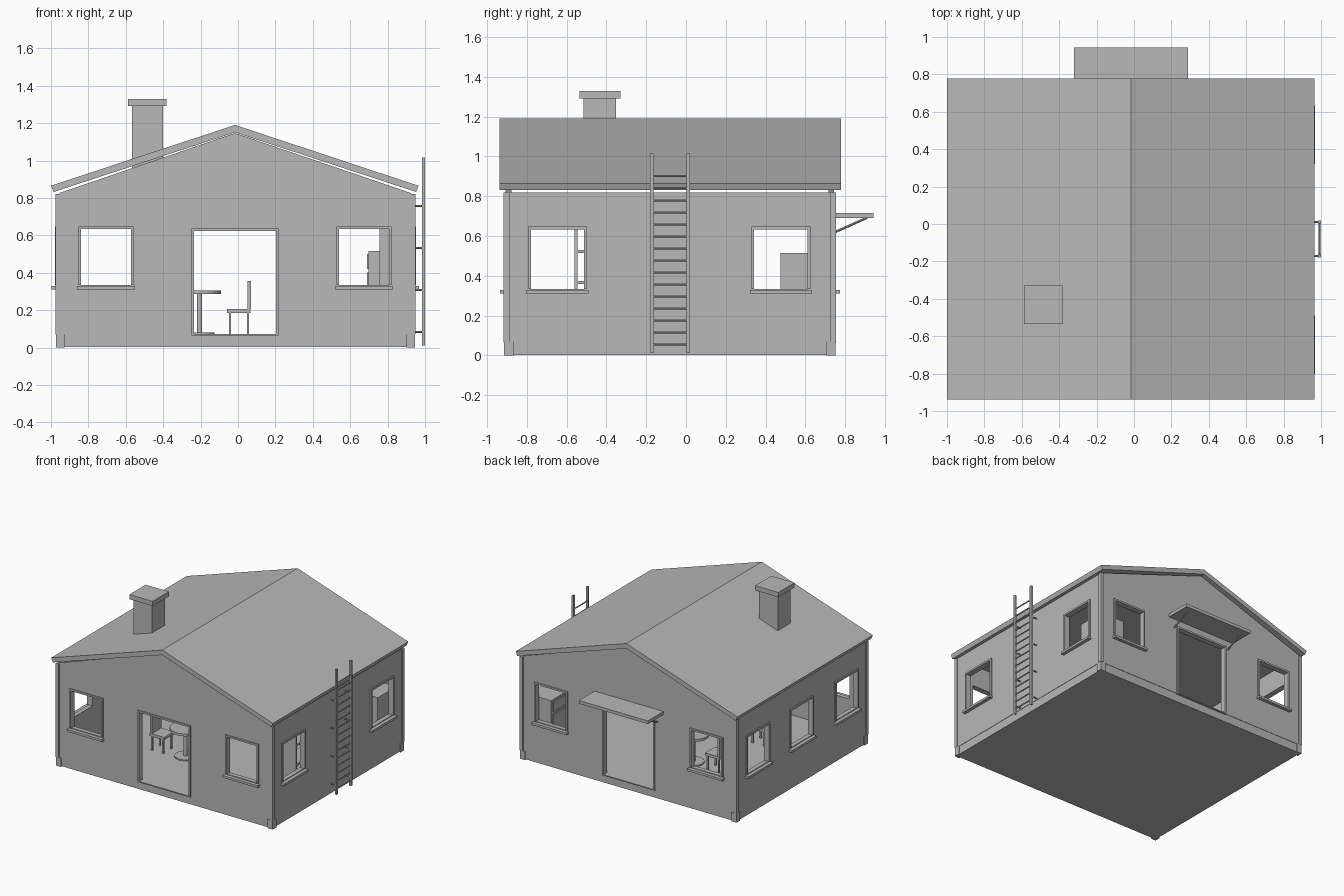
import bpy, bmesh, math
from mathutils import Vector, Matrix

if "Cube" in bpy.data.objects:
    bpy.data.objects.remove(bpy.data.objects["Cube"])

grey = bpy.data.materials.new("plain grey")
grey.diffuse_color = (0.48, 0.48, 0.48, 1)
grey.use_nodes = True
grey.node_tree.nodes["Principled BSDF"].inputs["Base Color"].default_value = grey.diffuse_color


def finish(name, bm):
    bmesh.ops.recalc_face_normals(bm, faces=bm.faces[:])
    me = bpy.data.meshes.new(name)
    bm.to_mesh(me)
    bm.free()
    me.materials.append(grey)
    ob = bpy.data.objects.new(name, me)
    bpy.context.collection.objects.link(ob)
    return ob


def boxes(name, items):
    """One object from boxes given as (x0, x1, y0, y1, z0, z1)."""
    bm = bmesh.new()
    for b in items:
        lo, hi = Vector(b[0::2]), Vector(b[1::2])
        m = Matrix.Translation((lo + hi) / 2) @ Matrix.Diagonal((*(hi - lo), 1))
        bmesh.ops.create_cube(bm, size=1, matrix=m)
    return finish(name, bm)


def prism(name, profile, y0, y1):
    """Extrude an x-z outline along y."""
    bm = bmesh.new()
    f = bm.faces.new([bm.verts.new((x, y0, z)) for x, z in profile])
    r = bmesh.ops.extrude_face_region(bm, geom=[f])
    vs = [v for v in r["geom"] if isinstance(v, bmesh.types.BMVert)]
    bmesh.ops.translate(bm, verts=vs, vec=(0, y1 - y0, 0))
    return finish(name, bm)


def rods(name, items, radius, sides=8):
    """One object from round bars given as (start, end)."""
    bm = bmesh.new()
    for a, b in items:
        a, b = Vector(a), Vector(b)
        m = Matrix.Translation((a + b) / 2) @ (b - a).to_track_quat("Z", "Y").to_matrix().to_4x4()
        bmesh.ops.create_cone(bm, cap_ends=True, segments=sides, radius1=radius,
                              radius2=radius, depth=(b - a).length, matrix=m)
    return finish(name, bm)


X0, X1, Y0, Y1 = -0.968, 0.941, -0.908, 0.745   # outer wall faces
FLOOR, TOP, T = 0.07, 0.82, 0.035
WIN_Z = (0.334, 0.634)
DOOR = (-0.235, 0.203, FLOOR, 0.623)


def on_side(side, u0, u1, d0, d1, z0, z1):
    """Box on a wall: u along the wall, d outward from its outer face."""
    if side in ("front", "back"):
        p, s = (Y0, -1) if side == "front" else (Y1, 1)
        return (u0, u1, *sorted((p + s * d0, p + s * d1)), z0, z1)
    p, s = (X0, -1) if side == "left" else (X1, 1)
    return (*sorted((p + s * d0, p + s * d1)), u0, u1, z0, z1)


# floor slab and ceiling
boxes("foundation", [(X0 + .003, X1 - .003, Y0 + .003, Y1 - .003, 0.003, FLOOR)])
boxes("ceiling", [(X0 + T, X1 - T, Y0 + T, Y1 - T, TOP - 0.015, TOP - 0.001)])

# walls with openings, window frames, sills and doors
end_windows = [(-0.84, -0.572), (0.54, 0.807)]
plan = {
    "front": end_windows, "back": end_windows,
    "right": [(-0.78, -0.512), (0.343, 0.611)],
    "left": [(-0.78, -0.512), (-0.21, 0.058), (0.343, 0.611)],
}
for side, wins in plan.items():
    gable_side = side in ("front", "back")
    u0, u1 = (X0, X1) if gable_side else (Y0 + T, Y1 - T)
    wall = boxes(side + "_wall", [on_side(side, u0, u1, -T, 0, FLOOR, TOP)])
    holes = [on_side(side, a, b, -0.1, 0.1, *WIN_Z) for a, b in wins]
    if gable_side:
        holes.append(on_side(side, DOOR[0], DOOR[1], -0.1, 0.1, 0.03, DOOR[3]))
    cutter = boxes("cutter", holes)
    cutter.hide_render = True
    mod = wall.modifiers.new("openings", "BOOLEAN")
    mod.operation, mod.solver, mod.object = "DIFFERENCE", "EXACT", cutter
    deps = bpy.context.evaluated_depsgraph_get()
    me = bpy.data.meshes.new_from_object(wall.evaluated_get(deps))
    wall.modifiers.clear()
    wall.data = me
    bpy.data.objects.remove(cutter)

    frame, sills, w, d = [], [], 0.014, 0.01
    for a, b in wins:
        z0, z1 = WIN_Z
        frame += [on_side(side, a - w, a, -0.005, d, z0, z1 + w),
                  on_side(side, b, b + w, -0.005, d, z0, z1 + w),
                  on_side(side, a, b, -0.005, d, z1, z1 + w)]
        sills.append(on_side(side, a - 0.022, b + 0.022, -0.01, 0.028, 0.31, 0.328))
    boxes(side + "_window_frames", frame)
    boxes(side + "_window_sills", sills)
    if gable_side:
        a, b, z0, z1 = DOOR
        boxes(side + "_door_frame", [
            on_side(side, a - w, a, -0.005, d, z0, z1 + w),
            on_side(side, b, b + w, -0.005, d, z0, z1 + w),
            on_side(side, a, b, -0.005, d, z1, z1 + w),
            on_side(side, a - w, b + w, -T, d, z0 - 0.006, z0 + 0.002)])

# corner trims and corner feet, as angle pieces
trim, feet = [], []
for cx, sx in ((X0, -1), (X1, 1)):
    for cy, sy in ((Y0, -1), (Y1, 1)):
        for out, wide, z0, z1, dest in ((0.008, 0.02, FLOOR, TOP, trim),
                                        (0.006, 0.04, 0, FLOOR, feet)):
            xs = sorted((cx + sx * out, cx - sx * wide))
            ys = sorted((cy + sy * out, cy - sy * wide))
            dest.append((*xs, *sorted((cy + sy * out, cy)), z0, z1))
            dest.append((*sorted((cx + sx * out, cx)), *ys, z0, z1))
boxes("corner_trims", trim)
boxes("corner_feet", feet)

# roof and gables
RX = -0.016
prism("roof", [(-1.0, .865), (RX, 1.19), (.965, .865), (.952, .832), (RX, 1.15), (-.985, .832)],
      -0.937, 0.778)
for name, y in (("front_gable", Y0), ("back_gable", Y1 - 0.03)):
    prism(name, [(-.955, TOP), (.925, TOP), (.925, .826), (RX, 1.147), (-.955, .826)], y, y + 0.03)

# chimney
boxes("chimney_stack", [(-0.567, -0.402, -0.515, -0.352, 0.95, 1.292)])
boxes("chimney_cap", [(-0.588, -0.382, -0.535, -0.33, 1.291, 1.329)])

# canopy over the back door
boxes("canopy", [(-0.322, 0.29, Y1, 0.943, 0.69, 0.715)])
rods("canopy_brackets", [((x, Y1, 0.618), (x, 0.91, 0.692)) for x in (-0.27, 0.24)], 0.006)

# ladder on the right wall
LY = (-0.172, 0.011)
boxes("ladder_rails", [(0.984, 1.0, y - 0.008, y + 0.008, 0.012, 1.015) for y in LY])
rods("ladder_rungs", [((0.992, LY[0], 0.055 + i * 0.0604), (0.992, LY[1], 0.055 + i * 0.0604))
                      for i in range(15)], 0.005)
rods("ladder_brackets", [((X1, y, z), (0.99, y, z)) for y in LY
                         for z in (0.083, 0.307, 0.532, 0.757)], 0.005)

# two round tables, each with a chair on both sides
TX = -0.206
for n, ty in enumerate((-0.37, 0.2), 1):
    for part, r, z0, z1 in (("top", 0.115, 0.285, 0.304), ("post", 0.014, 0.078, 0.286),
                            ("base", 0.08, FLOOR, 0.08)):
        rods(f"table_{n}_{part}", [((TX, ty, z0), (TX, ty, z1))], r, 32)
    for s, label in ((1, "right"), (-1, "left")):
        def cb(a, b, y0, y1, z0, z1):
            return (*sorted((TX + s * a, TX + s * b)), ty + y0, ty + y1, z0, z1)
        name = f"chair_{n}_{label}"
        boxes(name + "_seat", [cb(.146, .274, -.062, .062, .185, .207)])
        boxes(name + "_back", [cb(.257, .275, -.06, .06, .207, .357)])
        boxes(name + "_legs", [cb(a, a + .011, y - .006, y + .006, FLOOR, .186)
                               for a in (.157, .255) for y in (-.05, .05)])

# shelf unit against the right wall
SX0, SX1, SY0, SY1 = 0.757, X1 - T, -0.56, -0.2
boxes("shelf_sides", [(SX0, SX1, SY0, SY0 + .015, FLOOR, .7), (SX0, SX1, SY1 - .015, SY1, FLOOR, .7)])
boxes("shelf_boards", [(SX0, SX1, SY0 + .015, SY1 - .015, z, z + .015)
                       for z in (.08, .22, .36, .515, .685)])

# cabinet in the back right corner with a front panel
boxes("cabinet", [(0.698, X1 - T, 0.475, Y1 - T, FLOOR, 0.515)])
boxes("cabinet_panels", [(0.69, 0.7, 0.495, 0.69, 0.1, 0.4), (0.69, 0.7, 0.495, 0.69, 0.42, 0.5)])
